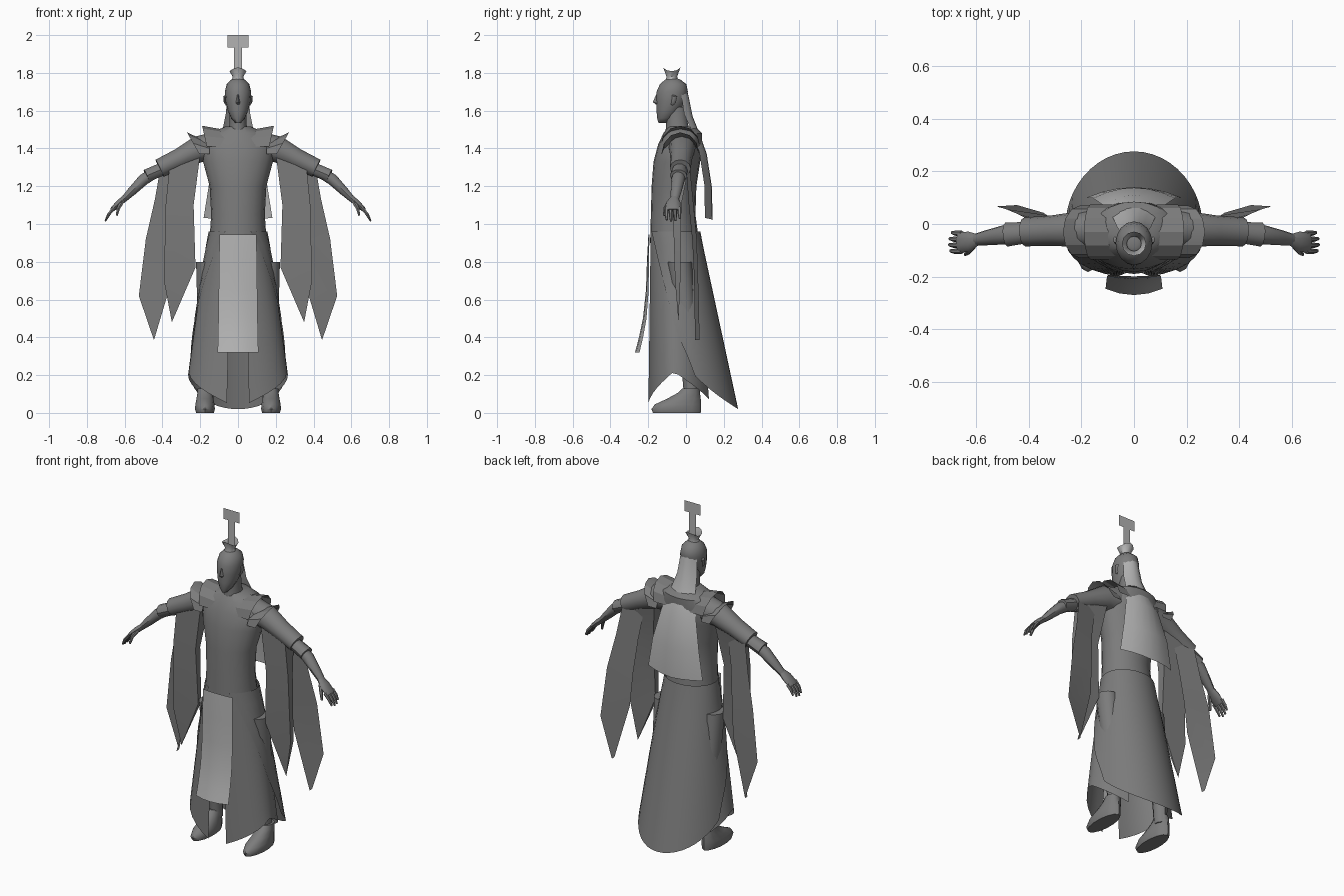
import bpy, bmesh, math
from mathutils import Vector

if "Cube" in bpy.data.objects:
    bpy.data.objects.remove(bpy.data.objects["Cube"])


def material(name, v):
    m = bpy.data.materials.new(name)
    m.diffuse_color = (v, v, v, 1)
    m.use_nodes = True
    m.node_tree.nodes["Principled BSDF"].inputs["Base Color"].default_value = m.diffuse_color
    return m


DARK = material("dark_grey", 0.2)
LIGHT = material("light_grey", 0.45)


def grid(name, rows, mat=DARK, closed=False, caps=False, mirror=False, angle=40):
    """Skin rows of points with quads."""
    bm = bmesh.new()
    vs = [[bm.verts.new(p) for p in r] for r in rows]
    n = len(rows[0])
    for a, b in zip(vs, vs[1:]):
        for i in range(n if closed else n - 1):
            j = (i + 1) % n
            bm.faces.new((a[i], a[j], b[j], b[i]))
    if caps:
        bm.faces.new(vs[0])
        bm.faces.new(vs[-1])
    bmesh.ops.remove_doubles(bm, verts=bm.verts, dist=1e-5)
    bmesh.ops.recalc_face_normals(bm, faces=bm.faces)
    me = bpy.data.meshes.new(name)
    bm.to_mesh(me)
    bm.free()
    me.materials.append(mat)
    me.shade_smooth()
    me.set_sharp_from_angle(angle=math.radians(angle))
    ob = bpy.data.objects.new(name, me)
    bpy.context.collection.objects.link(ob)
    if mirror:
        ob.modifiers.new("mirror", "MIRROR")
    return ob


def stack(name, rings, n=16, x=0, **kw):
    """Horizontal oval rings: (z, front y, back y, half width)."""
    rows = []
    for z, yf, yb, rx in rings:
        rows.append([(x + rx * math.sin(t), (yf + yb) / 2 - (yb - yf) / 2 * math.cos(t), z)
                     for t in (2 * math.pi * i / n for i in range(n))])
    return grid(name, rows, closed=True, caps=True, **kw)


def tube(name, path, n=10, **kw):
    """Oval sections along a path: (x, y, z, half width in y, half thickness)."""
    pts = [Vector(p[:3]) for p in path]
    rows = []
    for i, p in enumerate(path):
        d = (pts[min(i + 1, len(pts) - 1)] - pts[max(i - 1, 0)]).normalized()
        u = Vector((0, 1, 0))
        u = (u - d * u.dot(d)).normalized()
        v = d.cross(u)
        rows.append([pts[i] + u * p[3] * math.cos(t) + v * p[4] * math.sin(t)
                     for t in (2 * math.pi * k / n for k in range(n))])
    return grid(name, rows, closed=True, caps=True, mirror=True, **kw)


# Torso, neck and head
stack("torso", [(.90, -.19, .07, .152), (1.05, -.186, .05, .142), (1.2, -.182, .055, .15),
                (1.33, -.172, .075, .185), (1.42, -.148, .085, .195),
                (1.48, -.12, .085, .15), (1.515, -.095, .05, .07)], n=20)
stack("neck", [(1.47, -.11, .03, .055), (1.53, -.105, .01, .045), (1.62, -.11, 0, .045)], n=12)
stack("head", [(1.535, -.145, -.10, .014), (1.56, -.153, -.07, .036), (1.60, -.156, -.03, .054),
               (1.65, -.157, .0, .066), (1.70, -.156, .01, .07), (1.74, -.138, .002, .06),
               (1.765, -.11, -.03, .035), (1.772, -.09, -.05, .015)], angle=60)
grid("nose", [[(-.004, -.155, 1.685), (0, -.158, 1.685), (.004, -.155, 1.685)],
              [(-.013, -.152, 1.64), (0, -.176, 1.645), (.013, -.152, 1.64)],
              [(-.008, -.152, 1.632), (0, -.158, 1.632), (.008, -.152, 1.632)]])
tube("ear", [(.063, -.07, 1.68, .008, .006), (.073, -.06, 1.675, .014, .006),
             (.070, -.065, 1.645, .012, .006), (.062, -.075, 1.63, .006, .004)], n=6)

# Hair crown: flared cup with peaked rim, and a thin upright plate
cup = []
for z, r, peak in ((1.755, .034, 0), (1.78, .028, 0), (1.81, .046, .02)):
    cup.append([(r * math.sin(t), -.075 - r * math.cos(t), z + peak * abs(math.cos(t)) ** 3)
                for t in (math.tau * i / 12 for i in range(12))])
grid("crown_cup", cup, LIGHT, closed=True)
grid("crown_plate", [[(-w, -.062, z), (w, -.062, z)] for w, z in
                     ((.022, 1.77), (.022, 1.935), (.055, 1.935), (.055, 2.0))], LIGHT)

# Long hair falling down the back
hair = []
for z, y, w, bow in ((1.74, .0, .035, .02), (1.68, .015, .055, .04), (1.58, .035, .065, .045),
                     (1.48, .075, .085, .04), (1.38, .11, .115, .04), (1.2, .138, .155, .04),
                     (1.03, .14, .182, .04)):
    hair.append([(w * k / 3, y - bow * (k / 3) ** 2, z + .012 * abs(k) / 3 - .01)
                 for k in range(-3, 4)])
grid("long_hair", hair, LIGHT)


# Shoulder caps: two flared arches on each side
def arch(name, x0, x1, flare, z0, z1, base, ry):
    rows = []
    for x, top, k in ((x0, z0, 0), (x1, z1, flare)):
        rows.append([(x + k * math.cos(t), -.03 + ry * math.sin(t),
                      base + (top - base) * math.cos(t))
                     for t in (math.radians(a) for a in range(-90, 91, 30))])
    grid(name, rows, mirror=True, angle=25)


arch("lower_shoulder_cap", .15, .205, .065, 1.43, 1.485, 1.37, .10)
arch("upper_shoulder_cap", .05, .165, .025, 1.495, 1.52, 1.41, .105)

# Arms with layered sleeves
tube("upper_sleeve", [(.13, -.02, 1.41, .075, .075), (.21, -.02, 1.395, .068, .07),
                      (.31, -.025, 1.345, .058, .055), (.415, -.03, 1.295, .055, .05)], n=12)
tube("inner_sleeve", [(.38, -.03, 1.30, .038, .036), (.485, -.04, 1.255, .046, .036)])
tube("forearm", [(.42, -.035, 1.285, .032, .03), (.5, -.042, 1.235, .036, .032),
                 (.56, -.052, 1.175, .029, .025), (.605, -.06, 1.13, .022, .017)])

# Hands
tube("palm", [(.595, -.06, 1.14, .022, .017), (.625, -.066, 1.115, .037, .018),
              (.66, -.07, 1.082, .04, .014), (.668, -.07, 1.073, .036, .011)])
for i in range(4):
    y = -.104 + i * .023
    s = (.9, 1.0, .96, .78)[i]
    tube("finger_%d" % (i + 1), [(.655, y, 1.086, .0105, .010),
                                 (.655 + .03 * s, y, 1.086 - .035 * s, .010, .009),
                                 (.655 + .048 * s, y + .002, 1.086 - .072 * s, .006, .005)], n=6)
tube("thumb", [(.612, -.085, 1.12, .013, .012), (.632, -.108, 1.085, .011, .010),
               (.642, -.116, 1.045, .006, .006)], n=6)

# Hanging sleeve drapes: folded front drape and single rear drape
front_drape = []
for xi, zi, xo, zo, y0, y1 in ((.20, 1.37, .36, 1.33, -.07, .02), (.235, 1.1, .383, 1.1, -.07, -.025),
                               (.225, .77, .392, .70, -.058, -.03), (.35, .48, .35, .48, -.04, -.04)):
    front_drape.append([(xi, y0, zi), (xo, y0, zo), (xo, y1, zo), (xi, y1, zi)])
grid("front_sleeve_drape", front_drape, closed=True, mirror=True)
rear_drape = []
for xi, zi, xo, zo, y in ((.27, 1.35, .412, 1.29, .01), (.31, 1.12, .44, 1.13, .025),
                          (.33, .92, .488, .92, .045), (.345, .72, .525, .62, .055),
                          (.445, .385, .445, .385, .06)):
    rear_drape.append([(xi, y - .012, zi), (xo, y + .012, zo)])
grid("rear_sleeve_drape", rear_drape, mirror=True)


# Robe skirt
def skirt_point(deg, z, back_flare, out=0):
    """Robe surface at an angle (0 = front, 180 = back) and height."""
    f = max(0, (.95 - z) / .73)
    t = math.radians(deg)
    rx = .15 + .112 * f ** .85 + out
    ry = .14 + .01 * f + out if deg < 90 else .12 + back_flare * f + out
    return (rx * math.sin(t), -.05 - ry * math.cos(t), z)


STEPS = 10
flap, rear = [], []
for k in range(STEPS + 1):
    s = k / STEPS
    # Front flap: hem rises to a corner at the side
    row = []
    for i in range(13):
        a = 12 + 138 * i / 12
        hem = .22 - .16 * abs(a - 85) / 70
        row.append(skirt_point(a, .95 + (hem - .95) * s, .065))
    flap.append(row)
    # Rear skirt: front edge sweeps backwards as it falls
    row = []
    start = 25 + 85 * s ** .8
    for i in range(11):
        a = start + (180 - start) * i / 10
        hem = .02 + .2 * ((180 - a) / 75) ** 2 if a > 105 else .22
        row.append(skirt_point(a, .96 + (hem - .96) * s, .157, .006))
    rear.append(row)
grid("front_robe_flap", flap, mirror=True)
grid("rear_robe_skirt", rear, mirror=True)

# Light apron panel
apron = []
for z, y, w in ((.945, -.199, .098), (.8, -.207, .1), (.65, -.212, .102),
                (.5, -.228, .104), (.4, -.249, .106), (.32, -.27, .108)):
    bow = .006 + .018 * (.945 - z) / .625
    apron.append([(w * k / 2, y + bow * (k / 2) ** 2, z) for k in range(-2, 3)])
grid("apron_panel", apron, LIGHT)

# Legs and shoes
stack("leg", [(.08, -.01, .07, .036), (.2, -.02, .065, .037), (.45, -.05, .06, .05),
              (.8, -.1, .03, .06)], n=10, x=.165, mirror=True)
stack("shoe", [(0, -.175, .078, .048), (.02, -.183, .08, .054), (.045, -.165, .08, .052),
               (.075, -.10, .078, .046), (.105, -.045, .074, .041), (.13, -.02, .072, .039)],
      n=14, x=.175, mirror=True)
